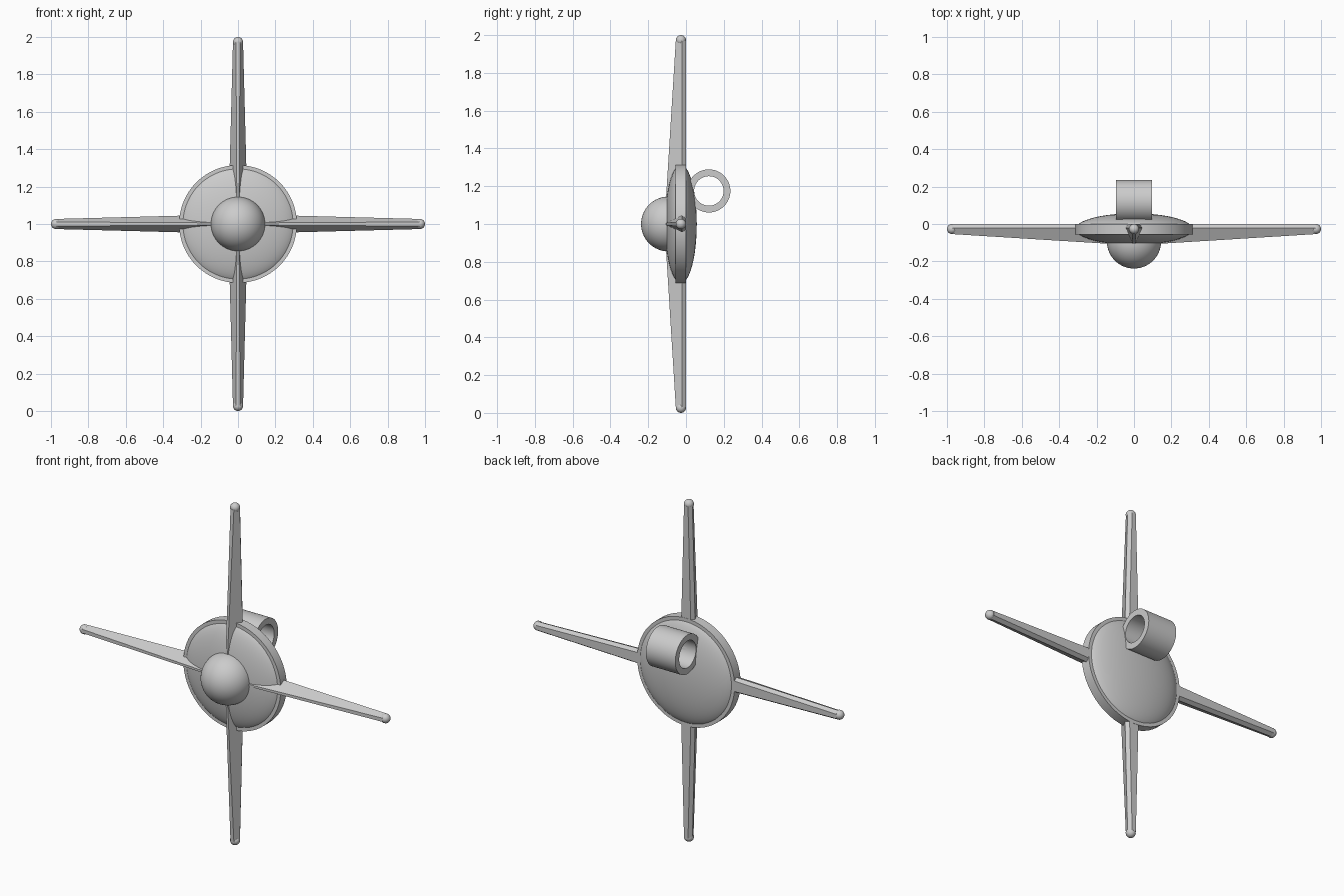
import bpy
import bmesh
import math
from mathutils import Matrix, Vector

cube = bpy.data.objects.get("Cube")
if cube:
    bpy.data.objects.remove(cube, do_unlink=True)

HUB_Z = 1.0      # height of the hub axis
MID_Y = -0.027   # middle plane of disc and blades

grey = bpy.data.materials.new("plain grey")
grey.use_nodes = True
grey.diffuse_color = (0.6, 0.6, 0.6, 1)
grey.node_tree.nodes["Principled BSDF"].inputs["Base Color"].default_value = (0.6, 0.6, 0.6, 1)


def finish(name, bm, angle=30):
    """Turn a bmesh into a named, smooth-shaded object."""
    bmesh.ops.recalc_face_normals(bm, faces=bm.faces)
    mesh = bpy.data.meshes.new(name)
    bm.to_mesh(mesh)
    bm.free()
    mesh.materials.append(grey)
    obj = bpy.data.objects.new(name, mesh)
    bpy.context.collection.objects.link(obj)
    bpy.ops.object.select_all(action='DESELECT')
    obj.select_set(True)
    bpy.context.view_layer.objects.active = obj
    bpy.ops.object.shade_smooth_by_angle(angle=math.radians(angle))
    return obj


def ball(name, centre, scale, rings=32):
    """Ellipsoid with its poles along y."""
    bm = bmesh.new()
    bmesh.ops.create_uvsphere(bm, u_segments=64, v_segments=rings, radius=1)
    turn = Matrix.Rotation(math.pi / 2, 4, 'X')
    bm.transform(Matrix.Translation(centre) @ Matrix.Diagonal((*scale, 1)) @ turn)
    return finish(name, bm)


def ring(name, outer, inner, length, placement, steps=64):
    """Hollow cylinder along its own z axis, then placed by a matrix."""
    bm = bmesh.new()
    h = length / 2
    corners = [(inner, -h), (outer, -h), (outer, h), (inner, h)]
    loops = []
    for i in range(steps):
        a = math.tau * i / steps
        loops.append([bm.verts.new((r * math.cos(a), r * math.sin(a), z)) for r, z in corners])
    for i in range(steps):
        a, b = loops[i], loops[(i + 1) % steps]
        for j in range(4):
            k = (j + 1) % 4
            bm.faces.new((a[j], b[j], b[k], a[k]))
    bm.transform(placement)
    return finish(name, bm)


def blade(name, angle):
    """Tapering wedge with a narrow front edge and a round tip, turned about the hub."""
    bm = bmesh.new()
    # distance from hub, front edge half-width and y, side half-width, back half-width
    stations = [(0.1, 0.006, -0.108, 0.05, 0.036),
                (0.97, 0.011, -0.054, 0.027, 0.013)]
    loops = []
    for dist, front, front_y, side, back in stations:
        half = [(front, front_y), (side, MID_Y + 0.006), (back, 0.0)]
        outline = half + [(-x, y) for x, y in reversed(half)]
        loops.append([bm.verts.new((x, y, dist)) for x, y in outline])
    inner, outer = loops
    for i in range(len(inner)):
        k = (i + 1) % len(inner)
        bm.faces.new((inner[i], inner[k], outer[k], outer[i]))
    bm.faces.new(inner)
    bm.faces.new(outer)
    # round tip
    bmesh.ops.create_uvsphere(bm, u_segments=20, v_segments=12, radius=0.027,
                              matrix=Matrix.Translation((0, MID_Y, 0.973)))
    bm.transform(Matrix.Translation((0, 0, HUB_Z)) @ Matrix.Rotation(angle, 4, 'Y'))
    return finish(name, bm, 25)


# Domed disc, its flat rim band and the ball at the front
ball("domed_disc", Vector((0, MID_Y, HUB_Z)), (0.313, 0.084, 0.313))
ring("disc_rim", 0.315, 0.28, 0.056,
     Matrix.Translation((0, MID_Y, HUB_Z)) @ Matrix.Rotation(math.pi / 2, 4, 'X'))
ball("front_ball", Vector((0, -0.093, HUB_Z)), (0.145, 0.145, 0.145))

# Four blades around the hub
for i, place in enumerate(("top", "left", "bottom", "right")):
    blade(place + "_blade", i * math.pi / 2)

# Hanging loop at the back
ring("hanging_loop", 0.114, 0.078, 0.19,
     Matrix.Translation((0, 0.121, 1.175)) @ Matrix.Rotation(math.pi / 2, 4, 'Y'))
